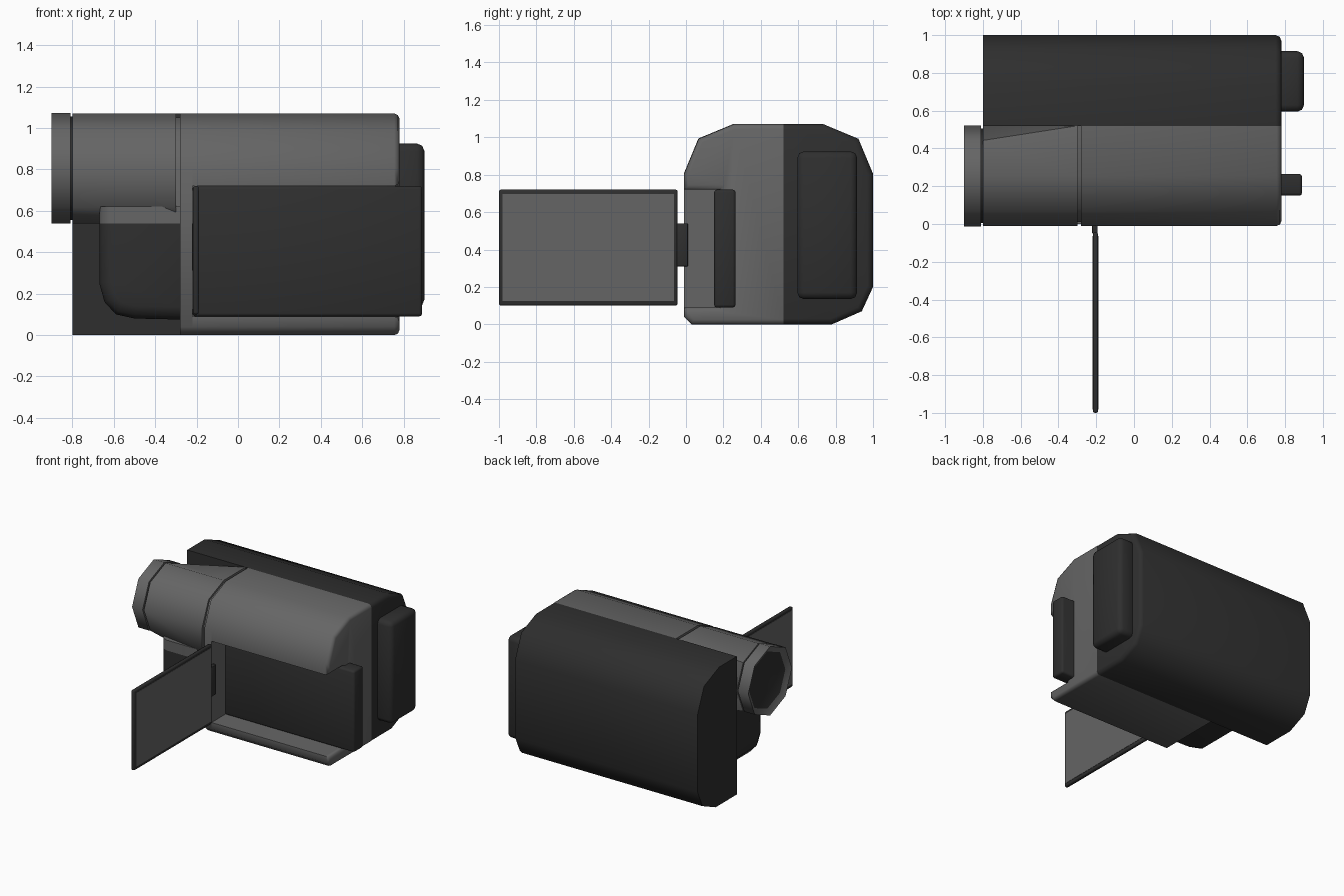
import bpy, bmesh, math
from mathutils import Vector

cube = bpy.data.objects.get("Cube")
if cube:
    bpy.data.objects.remove(cube, do_unlink=True)


def material(name, value):
    m = bpy.data.materials.new(name)
    m.use_nodes = True
    color = (value, value, value, 1)
    m.diffuse_color = color
    m.node_tree.nodes["Principled BSDF"].inputs["Base Color"].default_value = color
    return m


GREY = material("grey_plastic", 0.13)
DARK = material("dark_plastic", 0.028)


def finish(name, bm, mats):
    bmesh.ops.recalc_face_normals(bm, faces=bm.faces)
    mesh = bpy.data.meshes.new(name)
    bm.to_mesh(mesh)
    bm.free()
    for m in mats:
        mesh.materials.append(m)
    obj = bpy.data.objects.new(name, mesh)
    bpy.context.collection.objects.link(obj)
    bpy.ops.object.select_all(action='DESELECT')
    obj.select_set(True)
    bpy.context.view_layer.objects.active = obj
    bpy.ops.object.shade_smooth_by_angle(angle=math.radians(50))
    return obj


def loft(rings):
    """Closed solid through matching rings of 3D points."""
    bm = bmesh.new()
    loops = [[bm.verts.new(p) for p in ring] for ring in rings]
    n = len(loops[0])
    for a, b in zip(loops, loops[1:]):
        for i in range(n):
            j = (i + 1) % n
            bm.faces.new((a[i], a[j], b[j], b[i]))
    bm.faces.new(loops[0])
    bm.faces.new(loops[-1])
    bmesh.ops.recalc_face_normals(bm, faces=bm.faces)
    return bm


def prism(profile, x0, x1):
    return loft([[(x, y, z) for y, z in profile] for x in (x0, x1)])


def bevel(bm, width, rule, segments=2):
    edges = [e for e in bm.edges if rule(*[v.co for v in e.verts])]
    bmesh.ops.bevel(bm, geom=edges, offset=width, segments=segments,
                    profile=0.5, affect='EDGES', clamp_overlap=True)


def box(name, lo, hi, mat, width=0):
    bm = prism([(lo[1], lo[2]), (hi[1], lo[2]), (hi[1], hi[2]), (lo[1], hi[2])], lo[0], hi[0])
    if width:
        bevel(bm, width, lambda a, b: True)
    return finish(name, bm, [mat])


def octagon(r):
    return [(0.255 + r * math.cos(k * math.pi / 4), 0.805 + r * math.sin(k * math.pi / 4))
            for k in range(8)]


SEAM, BACK = 0.52, 0.78


def rear_rim(a, b):
    on_end = min(a.x, b.x) > BACK - 0.001
    return on_end and max(abs(a.y - SEAM), abs(b.y - SEAM)) > 0.001


# Dark half of the body, holding the grip
bm = prism([(SEAM, 0), (0.78, 0), (0.94, 0.07), (1, 0.2), (1, 0.805),
            (0.922, 0.992), (0.735, 1.07), (SEAM, 1.07)], -0.8, BACK)
bevel(bm, 0.03, rear_rim)
finish("grip_side_body", bm, [DARK])

# Grey half: a full section at the front, then one with the screen recess
bottom = [(-0.01, 0.04), (0.03, 0), (SEAM, 0)]
top = [(SEAM, 1.07), (0.255, 1.07), (0.068, 0.992), (-0.01, 0.805)]
finish("recess_end_wall", prism(bottom + top, -0.28, -0.22), [GREY])
recess = [(-0.01, 0.72), (0.18, 0.72), (0.18, 0.09), (-0.01, 0.09)]
bm = prism(bottom + top + recess, -0.22, BACK)
bevel(bm, 0.025, rear_rim)
finish("screen_side_body", bm, [GREY])

# Groove between barrel and body
finish("barrel_groove", prism([(SEAM, 0.56), (SEAM, 1.05), (0.255, 1.05), (0.08, 0.98),
                               (0.01, 0.8), (0.01, 0.56)], -0.31, -0.27), [GREY])

# Lens barrel, blending from an octagon into the body section
start = octagon(0.265)
end = [(SEAM, 0.805), (SEAM, 0.99), (SEAM, 1.07), (0.068, 0.992),
       (-0.01, 0.805), (-0.01, 0.62), (0.02, 0.54), (SEAM, 0.54)]
end[2:3] = [(0.255, 1.07)]
end[1] = (SEAM, 1.07)
finish("lens_barrel", loft([[(-0.8, y, z) for y, z in start],
                            [(-0.3, y, z) for y, z in end]]), [GREY])
finish("lens_neck", prism(octagon(0.25), -0.83, -0.78), [DARK])

# Lens ring with a sunken dark glass
bm = prism(octagon(0.267), -0.9, -0.81)
front = [f for f in bm.faces if f.calc_center_median().x < -0.89]
bmesh.ops.inset_region(bm, faces=front, thickness=0.045)
for v in front[0].verts:
    v.co.x += 0.025
front[0].material_index = 1
finish("lens_ring", bm, [GREY, DARK])

# Block below the barrel: dark with a grey upper strip
outline = [(-0.67, 0.62), (-0.67, 0.25), (-0.645, 0.16), (-0.59, 0.1),
           (-0.5, 0.08), (-0.28, 0.075), (-0.28, 0.62)]
bm = loft([[(x, y, z) for x, z in outline] for y in (0.0, SEAM)])
bevel(bm, 0.06, lambda a, b: max(a.y, b.y) < 0.01 and max(a.x, b.x) < -0.27
      and min(a.x, b.x) < -0.3 and min(a.z, b.z) < 0.6)
bmesh.ops.bisect_plane(bm, geom=bm.verts[:] + bm.edges[:] + bm.faces[:],
                       plane_co=Vector((0, 0, 0.54)), plane_no=Vector((0, 0, 1)))
for f in bm.faces:
    f.material_index = int(f.calc_center_median().z > 0.54)
finish("lower_front_block", bm, [DARK, GREY])

# Recess panel and rear battery
box("recess_panel", (-0.22, 0.15, 0.09), (0.89, 0.265, 0.72), DARK, 0.015)
box("rear_battery", (0.74, 0.595, 0.135), (0.9, 0.915, 0.925), DARK, 0.035)

# Swung-out screen with its hinge
box("screen_hinge", (-0.222, -0.05, 0.31), (-0.192, 0.01, 0.54), DARK, 0.004)
box("screen_frame", (-0.218, -1, 0.1), (-0.19, -0.045, 0.72), DARK, 0.01)
for name, x in (("screen_display", -0.19), ("screen_cover", -0.218)):
    box(name, (x - 0.002, -0.982, 0.125), (x + 0.002, -0.063, 0.698), GREY)
